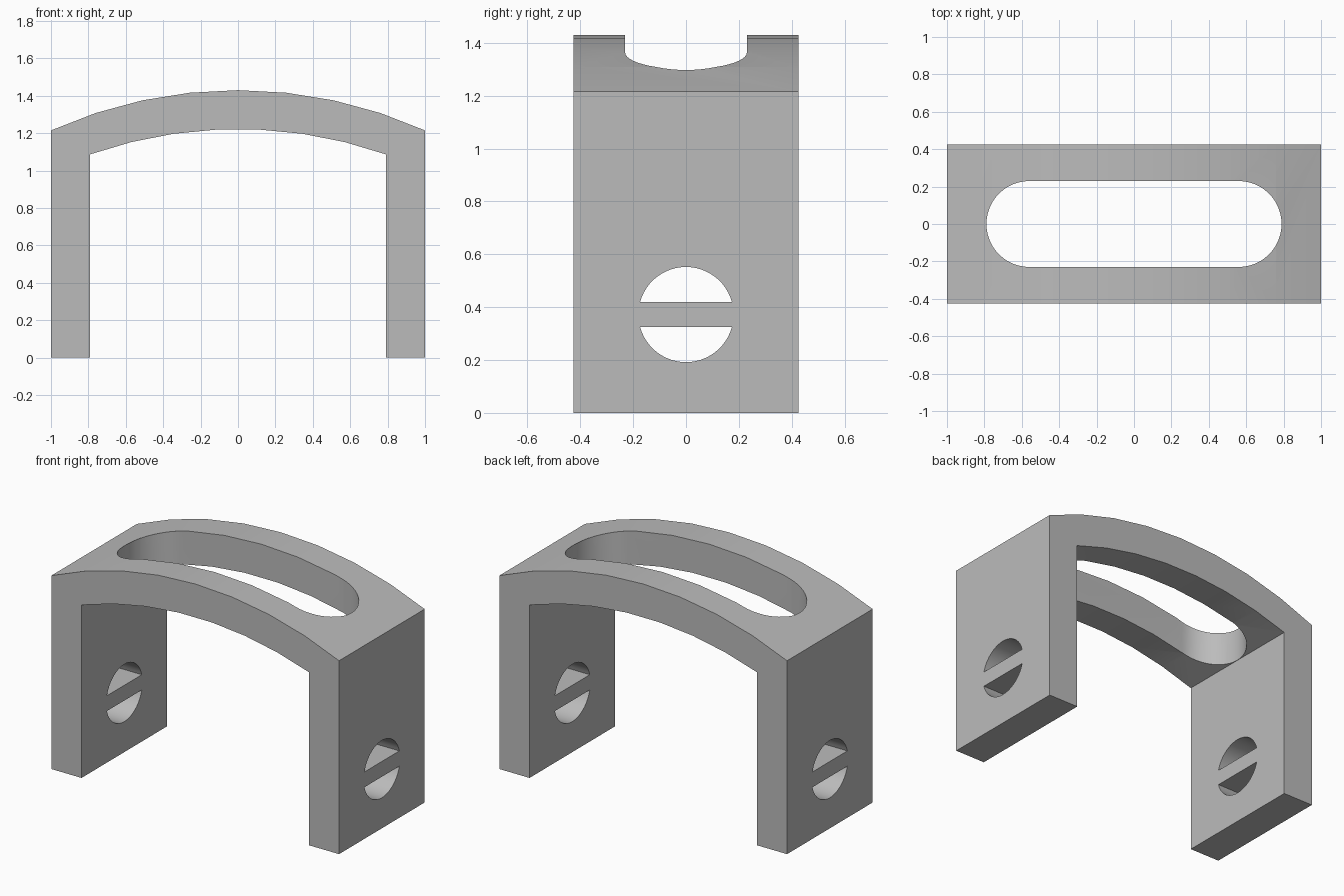
import bpy
import bmesh
import math

cube = bpy.data.objects.get("Cube")
if cube:
    bpy.data.objects.remove(cube, do_unlink=True)

grey = bpy.data.materials.new("plain grey")
grey.use_nodes = True
grey.diffuse_color = (0.5, 0.5, 0.5, 1)
grey.node_tree.nodes["Principled BSDF"].inputs["Base Color"].default_value = (0.5, 0.5, 0.5, 1)

DEPTH = 0.425      # half depth of the bracket
INNER = 0.79       # half gap between the legs
SLOT_R = 0.23
HOLE_R, HOLE_Z, BAR = 0.18, 0.372, 0.048


def arc(half, end_z, top_z, steps):
    """Shallow arch from -half to +half through the crown."""
    rise = top_z - end_z
    r = (half * half + rise * rise) / (2 * rise)
    a = math.asin(half / r)
    angles = [a * (2 * i / steps - 1) for i in range(steps + 1)]
    return [(r * math.sin(t), top_z - r + r * math.cos(t)) for t in angles]


def round_part(cx, cy, r, start, end, steps):
    angles = [start + (end - start) * i / steps for i in range(steps + 1)]
    return [(cx + r * math.cos(t), cy + r * math.sin(t)) for t in angles]


def prism(name, points, place, low, high):
    """Extrude a flat outline; place maps (u, v, depth) to a position."""
    bm = bmesh.new()
    face = bm.faces.new([bm.verts.new(place(u, v, low)) for u, v in points])
    out = bmesh.ops.extrude_face_region(bm, geom=[face])
    shift = [b - a for a, b in zip(place(0, 0, low), place(0, 0, high))]
    verts = [g for g in out["geom"] if isinstance(g, bmesh.types.BMVert)]
    bmesh.ops.translate(bm, verts=verts, vec=shift)
    bmesh.ops.recalc_face_normals(bm, faces=bm.faces)
    mesh = bpy.data.meshes.new(name)
    bm.to_mesh(mesh)
    bm.free()
    obj = bpy.data.objects.new(name, mesh)
    bpy.context.collection.objects.link(obj)
    return obj


# Arched bracket: two legs joined by a curved top
outline = [(-1, 0)] + arc(1, 1.215, 1.43, 8) + [(1, 0), (INNER, 0)]
outline += arc(INNER, 1.087, 1.222, 7)[::-1] + [(-INNER, 0)]
bracket = prism("arched_bracket", outline, lambda u, v, d: (u, d, v), -DEPTH, DEPTH)
bracket.data.materials.append(grey)

# Long rounded slot through the top
q = math.pi / 2
slot_x = INNER - SLOT_R - 0.001
slot = round_part(slot_x, 0, SLOT_R, -q, q, 24) + round_part(-slot_x, 0, SLOT_R, q, 3 * q, 24)
cutters = [prism("slot_cutter", slot, lambda u, v, d: (u, v, d), 0.9, 1.7)]

# Half-round openings above and below a crossbar in each leg
a = math.asin(BAR / HOLE_R)
for side, label in ((-1, "right"), (1, "left")):
    for start, part in ((a, "upper"), (math.pi + a, "lower")):
        seg = round_part(0, HOLE_Z, HOLE_R, start, start + math.pi - 2 * a, 24)
        cutters.append(prism(f"{label}_{part}_hole_cutter", seg,
                             lambda u, v, d: (d, u, v), side * 0.6, side * 1.2))

for cutter in cutters:
    cutter.hide_render = True
    mod = bracket.modifiers.new(cutter.name, "BOOLEAN")
    mod.operation = "DIFFERENCE"
    mod.solver = "EXACT"
    mod.object = cutter

# Bake the cuts, then smooth the curved walls
bpy.context.view_layer.update()
graph = bpy.context.evaluated_depsgraph_get()
baked = bpy.data.meshes.new_from_object(bracket.evaluated_get(graph))
bracket.modifiers.clear()
bracket.data = baked
baked.materials.clear()
baked.materials.append(grey)
for poly in baked.polygons:
    poly.material_index = 0
for cutter in cutters:
    bpy.data.objects.remove(cutter, do_unlink=True)

bpy.ops.object.select_all(action="DESELECT")
bracket.select_set(True)
bpy.context.view_layer.objects.active = bracket
bpy.ops.object.shade_smooth_by_angle(angle=math.radians(20))
